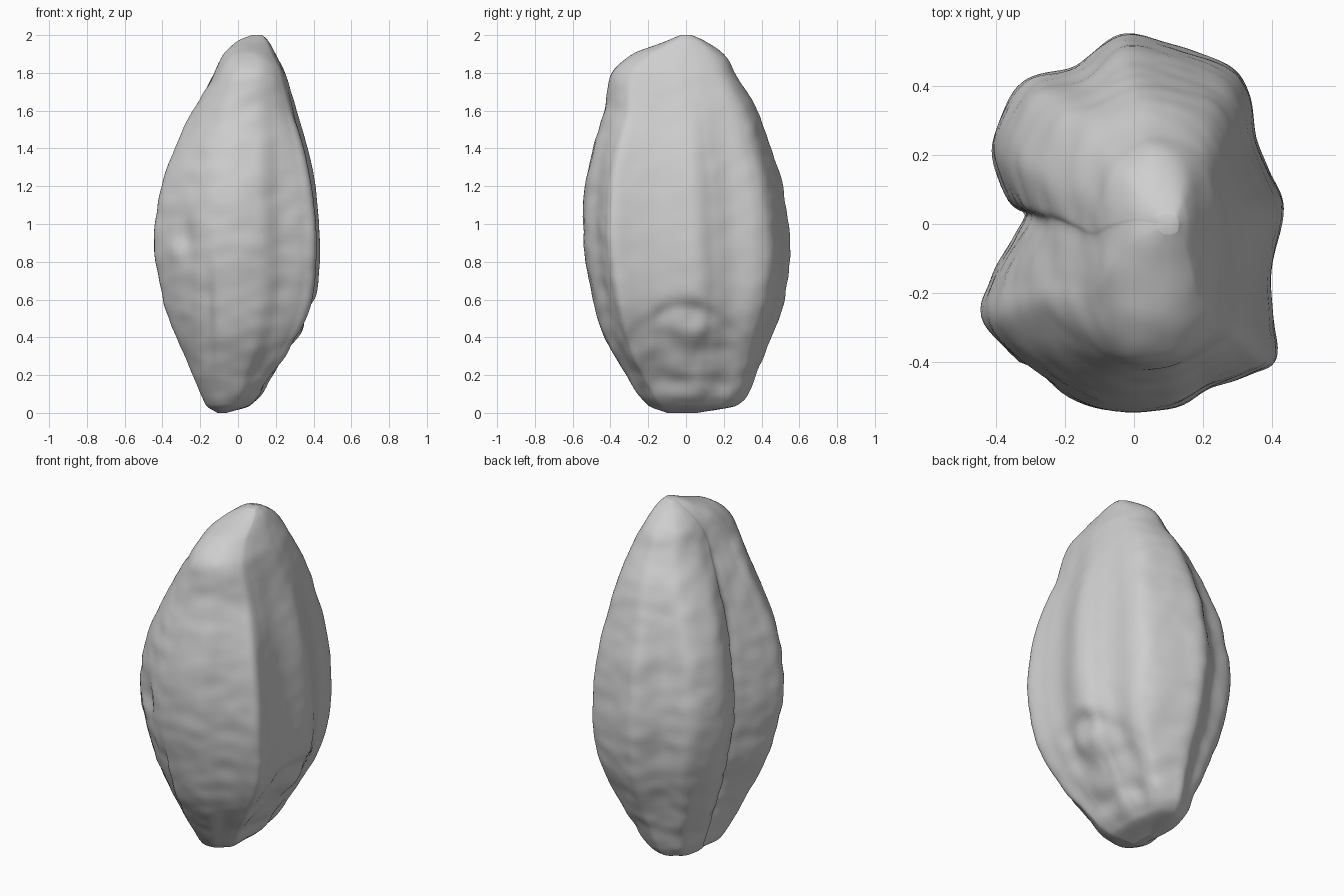
import bpy
import bmesh
import math
from mathutils import Vector, noise

default_cube = bpy.data.objects.get("Cube")
if default_cube:
    bpy.data.objects.remove(default_cube, do_unlink=True)

RINGS = 120
SEGMENTS = 168
HALF_X = .436
HALF_Y = .545

# Lobed outline at the widest height, anticlockwise from the flat side
OUTLINE = [
    (.435, .04), (.395, .15), (.355, .25), (.335, .38), (.27, .46), (.1, .52),
    (-.04, .545), (-.17, .455), (-.31, .42), (-.385, .32), (-.415, .21),
    (-.37, .08), (-.315, .03), (-.35, -.04), (-.415, -.16), (-.435, -.29),
    (-.28, -.44), (-.12, -.535), (.1, -.54), (.23, -.475), (.34, -.435),
    (.412, -.39), (.405, -.27), (.4, -.14),
]

# Height, then the least and greatest x, then the least and greatest y
LIMITS = [
    (0, -.11, -.06, -.1, .06),
    (.04, -.17, .07, -.2, .27),
    (.2, -.24, .2, -.32, .37),
    (.4, -.32, .33, -.43, .45),
    (.6, -.39, .41, -.49, .52),
    (.9, -.435, .435, -.54, .545),
    (1.2, -.4, .41, -.53, .51),
    (1.4, -.34, .37, -.49, .45),
    (1.6, -.24, .31, -.43, .375),
    (1.8, -.13, .25, -.39, .26),
    (1.9, -.08, .2, -.27, .2),
    (1.97, 0, .16, -.1, .1),
    (2, .07, .13, -.03, .03),
]


def ease(value, start, end):
    """Smooth step from 0 at start to 1 at end."""
    t = min(max((value - start) / (end - start), 0), 1)
    return t * t * (3 - 2 * t)


def bump(value, centre, width):
    return math.exp(-((value - centre) / width) ** 2)


def spline(a, b, c, d, t):
    """Smooth curve through b and c."""
    return [
        q + t / 2 * (r - p + t * (2 * p - 5 * q + 4 * r - s
                                  + t * (3 * (q - r) + s - p)))
        for p, q, r, s in zip(a, b, c, d)
    ]


def outline_point(fraction, roundness):
    """Point on the closed outline, its lobes filled out by roundness."""
    count = len(OUTLINE)
    position = fraction * count
    i = int(position)
    a, b, c, d = [OUTLINE[(i + k) % count] for k in (-1, 0, 1, 2)]
    x, y = spline(a, b, c, d, position - i)
    u, v = x / HALF_X, y / HALF_Y
    reach = (abs(u) ** 2.6 + abs(v) ** 2.6) ** (1 / 2.6)
    grow = 1 + roundness * (1 / reach - 1)
    return u * grow, v * grow


def limits_at(z):
    """Extents of the body at a height, eased between the listed rows."""
    for lower, upper in zip(LIMITS, LIMITS[1:]):
        if z <= upper[0]:
            break
    i = LIMITS.index(lower)
    before = LIMITS[max(i - 1, 0)]
    after = LIMITS[min(i + 2, len(LIMITS) - 1)]
    gap = upper[0] - lower[0]
    t = (z - lower[0]) / gap
    result = []
    for k in range(1, len(lower)):
        # Rows are unevenly spaced, so slopes are scaled by their height
        start = (upper[k] - before[k]) / (upper[0] - before[0]) * gap
        end = (after[k] - lower[k]) / (after[0] - lower[0]) * gap
        change = upper[k] - lower[k]
        result.append(lower[k] + t * (start + t * (
            3 * change - 2 * start - end + t * (start + end - 2 * change))))
    return result


def relief(p, facing):
    """Depth of wrinkles, scars and dents at a surface point."""
    flat_side = max(facing.x, 0) ** 2
    wrinkles = noise.noise(Vector((p.x * 9, p.y * 9, p.z * 13)))
    swells = noise.noise(p * 4 + Vector((3, 5, 7)))
    depth = (.006 * wrinkles + .007 * swells) * (1 - .6 * flat_side)

    # Broken scar low on the flat side, under an arched edge
    arch = .58 - 1.8 * p.y ** 2
    scar = ease(arch - p.z, -.05, .05) * bump(p.y, 0, .32) * flat_side
    depth -= scar * (.02 + .03 * noise.noise(p * 8))

    # Crack and hollow on the front
    if facing.y < 0:
        depth -= .02 * bump(p.x, -.16, .03) * bump(p.z, .55, .25)
        depth -= .025 * bump(p.x, -.28, .04) * bump(p.z, .92, .1)
        depth += .015 * bump(p.x, -.32, .04) * bump(p.z, .84, .05)
    return depth


def build_body():
    bm = bmesh.new()
    rings = []
    for r in range(RINGS):
        # Rings crowd together toward both ends
        z = 1 - math.cos(math.pi * r / (RINGS - 1))
        z = min(max(z, 0), 2)
        x_min, x_max, y_min, y_max = limits_at(z)
        # Lobes fade into a rounded block toward the tip and the foot
        roundness = .8 * ease(z, 1.1, 1.9) + .5 * ease(z, .4, 0)
        ring = []
        for s in range(SEGMENTS):
            u, v = outline_point(s / SEGMENTS, roundness)
            x = (x_min + x_max + u * (x_max - x_min)) / 2
            y = (y_min + y_max + v * (y_max - y_min)) / 2
            ring.append(bm.verts.new((x, y, z)))
        rings.append(ring)

    # Skin between rings and close the ends
    for low, high in zip(rings, rings[1:]):
        for s in range(SEGMENTS):
            n = (s + 1) % SEGMENTS
            bm.faces.new((low[s], low[n], high[n], high[s]))
    for ring in (rings[0], rings[-1]):
        centre = sum((v.co for v in ring), Vector()) / SEGMENTS
        tip = bm.verts.new(centre)
        for s in range(SEGMENTS):
            bm.faces.new((ring[s], ring[(s + 1) % SEGMENTS], tip))
    bmesh.ops.recalc_face_normals(bm, faces=bm.faces[:])
    bm.normal_update()

    # Weathered surface, fading out at the tips
    moves = []
    for v in bm.verts:
        fade = min(1, v.co.z / .1, (2 - v.co.z) / .1)
        moves.append(v.normal * relief(v.co, v.normal) * max(fade, 0))
    for v, move in zip(bm.verts, moves):
        v.co += move

    mesh = bpy.data.meshes.new("seed_body")
    bm.to_mesh(mesh)
    bm.free()
    return mesh


# Plain grey shell
shell_grey = bpy.data.materials.new("shell_grey")
shell_grey.use_nodes = True
grey = (.62, .62, .62, 1)
shell_grey.diffuse_color = grey
shell_grey.node_tree.nodes["Principled BSDF"].inputs["Base Color"].default_value = grey

# Seed body
body = bpy.data.objects.new("seed_body", build_body())
bpy.context.collection.objects.link(body)
body.data.materials.append(shell_grey)
bpy.context.view_layer.objects.active = body
body.select_set(True)
bpy.ops.object.shade_smooth()
